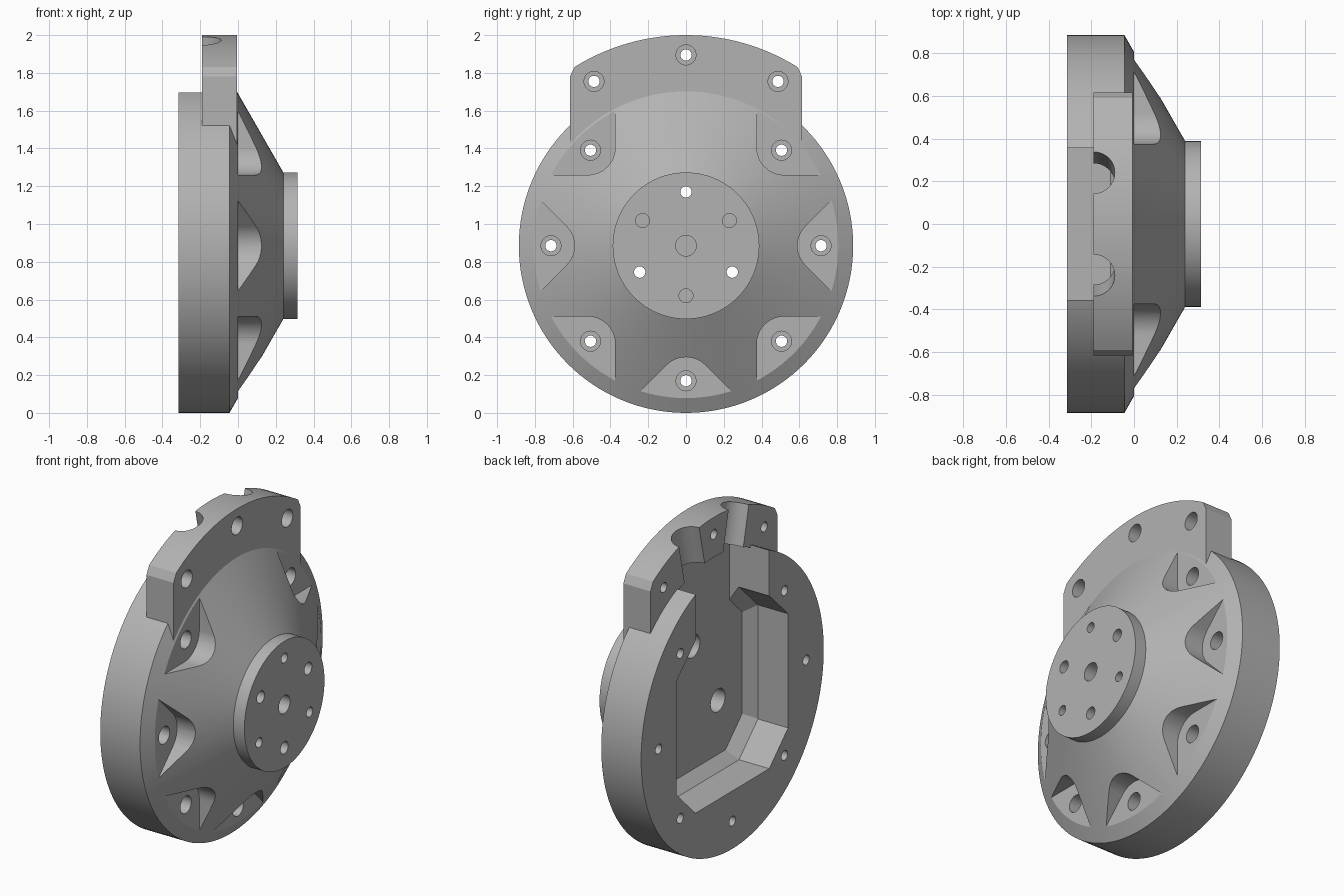
import bpy, bmesh
from math import sin, cos, pi, sqrt, asin, radians
from mathutils import Matrix, Vector

AXIS_Z = 0.885      # height of the hub axis, which runs along x

cube = bpy.data.objects.get("Cube")
if cube:
    bpy.data.objects.remove(cube, do_unlink=True)

metal = bpy.data.materials.new("grey metal")
metal.use_nodes = True
GREY = (0.45, 0.45, 0.45, 1)
metal.diffuse_color = GREY
metal.node_tree.nodes["Principled BSDF"].inputs["Base Color"].default_value = GREY


def loft(name, rings):
    """Closed solid through rings of (y, z) points placed at given x."""
    bm = bmesh.new()
    loops = [[bm.verts.new((x, y, z + AXIS_Z)) for y, z in pts] for x, pts in rings]
    n = len(loops[0])
    for a, b in zip(loops, loops[1:]):
        for i in range(n):
            j = (i + 1) % n
            bm.faces.new((a[i], a[j], b[j], b[i]))
    bm.faces.new(loops[0][::-1])
    bm.faces.new(loops[-1])
    bmesh.ops.recalc_face_normals(bm, faces=bm.faces)
    mesh = bpy.data.meshes.new(name)
    bm.to_mesh(mesh)
    bm.free()
    obj = bpy.data.objects.new(name, mesh)
    bpy.context.collection.objects.link(obj)
    mesh.materials.append(metal)
    return obj


def circle(r, n, y=0, z=0):
    return [(y + r * cos(2 * pi * i / n), z + r * sin(2 * pi * i / n)) for i in range(n)]


def arc(r, half_width, n):
    """Arc about the hub axis, across the top from +y to -y."""
    a = asin(half_width / r)
    return [(r * sin(a - 2 * a * i / n), r * cos(a - 2 * a * i / n)) for i in range(n + 1)]


def prism(name, pts, x0, x1):
    return loft(name, [(x0, pts), (x1, pts)])


def combine(target, tool, operation="DIFFERENCE"):
    """Apply a boolean and drop the tool."""
    tool.hide_render = True
    mod = target.modifiers.new("boolean", "BOOLEAN")
    mod.operation = operation
    mod.solver = "EXACT"
    mod.object = tool
    graph = bpy.context.evaluated_depsgraph_get()
    mesh = bpy.data.meshes.new_from_object(target.evaluated_get(graph))
    target.modifiers.clear()
    target.data = mesh
    bpy.data.objects.remove(tool, do_unlink=True)


def drill(y, z, r, x0, x1):
    combine(housing, prism("drill", circle(r, 24, y, z), x0, x1))


# Round flange, cone and end boss
profile = [(-0.315, 0.885), (-0.045, 0.885), (0.24, 0.388), (0.315, 0.388)]
housing = loft("housing", [(x, circle(r, 128)) for x, r in profile])

# Mounting tab with an arched top and clipped corners
tab = [(0.615, 0.52), (0.615, 0.895)] + arc(1.115, 0.59, 28) + [(-0.615, 0.895), (-0.615, 0.52)]
combine(housing, prism("mounting_tab", tab, -0.19, -0.006), "UNION")

# Octagonal cavity with a bevelled floor
octagon = [(0.54, -0.35), (0.54, 0.35), (0.357, 0.53), (-0.357, 0.53),
           (-0.54, 0.35), (-0.54, -0.35), (-0.357, -0.53), (0.357, -0.53)]
floor = [(y * 0.89, z * 0.89) for y, z in octagon]
combine(housing, loft("cavity", [(-0.5, octagon), (-0.11, octagon), (-0.045, floor)]))

# Opening from the cavity through the top of the rim
inner = [(-0.355, 0.4), (0.355, 0.4)] + arc(0.87, 0.355, 16)
combine(housing, prism("inner_opening", inner, -0.5, -0.045))
outer = [(-0.355, 0.7), (0.355, 0.7), (0.355, 1.3), (-0.355, 1.3)]
combine(housing, prism("rim_opening", outer, -0.5, -0.1895))

# Two half-round radial grooves in the back of the tab
for side in (-1, 1):
    groove = prism("groove", circle(0.1, 40), 0.8, 1.3)
    tilt = radians(12.5) * side
    along = Vector((0, sin(tilt), cos(tilt)))
    across = Vector((0, cos(tilt), -sin(tilt)))
    for v in groove.data.vertices:
        x, y, z = v.co
        v.co = along * x + across * y + Vector((-0.19 + z - AXIS_Z, 0, AXIS_Z))
    bm = bmesh.new()
    bm.from_mesh(groove.data)
    bmesh.ops.recalc_face_normals(bm, faces=bm.faces)
    bm.to_mesh(groove.data)
    bm.free()
    combine(housing, groove)

# Bolt pockets: right-angled notches with a rounded inner corner
FILLET = 0.145
centre = 0.53 + FILLET * sqrt(2)
corner = [(centre - FILLET * cos(a), FILLET * sin(a))
          for a in (radians(-45 + 7.5 * i) for i in range(13))]
pocket = corner + [(1.0, 0.47), (1.0, -0.47)]
for k in range(8):
    if k == 2:
        continue        # the tab takes the place of the top pocket
    turn = Matrix.Rotation(k * pi / 4, 2)
    pts = [tuple(turn @ Vector(p)) for p in pocket]
    combine(housing, prism("pocket", pts, 0, 0.5))
    y, z = turn @ Vector((0.715, 0))
    drill(y, z, 0.03, -0.5, 0.3)
    drill(y, z, 0.053, -0.08, 0.3)

# Tab bolt holes with counterbores
for y, z in ((0, 1.01), (0.487, 0.87), (-0.487, 0.87)):
    drill(y, z, 0.03, -0.5, 0.3)
    drill(y, z, 0.053, -0.08, 0.3)

# Boss holes: three through holes bored wider from the cavity
for y, z in ((0, 0.285), (0.245, -0.14), (-0.245, -0.14)):
    drill(y, z, 0.03, -0.1, 0.5)
    drill(y, z, 0.07, -0.1, 0.17)

# Boss holes: blind dowel holes and centre bore
for y, z, r in ((0, 0, 0.055), (0, -0.265, 0.037), (0.23, 0.133, 0.037), (-0.23, 0.133, 0.037)):
    drill(y, z, r, 0.14, 0.5)

# Smooth curved walls, crisp edges
bpy.ops.object.select_all(action="DESELECT")
housing.select_set(True)
bpy.context.view_layer.objects.active = housing
bpy.ops.object.shade_smooth_by_angle(angle=radians(25))
